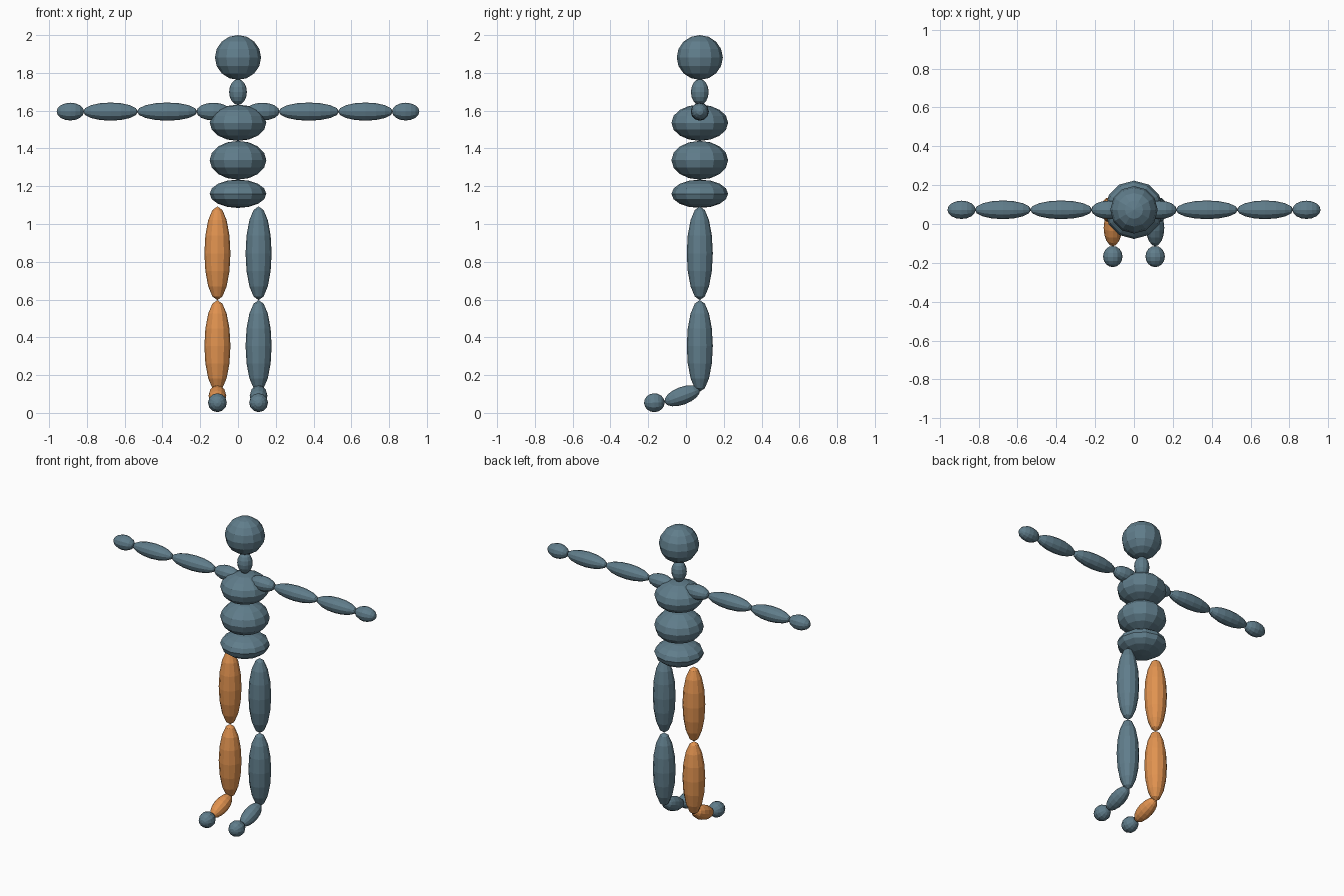
import bpy
import bmesh
from mathutils import Matrix, Vector

cube = bpy.data.objects.get("Cube")
if cube:
    bpy.data.objects.remove(cube, do_unlink=True)


def make_material(name, rgb):
    mat = bpy.data.materials.new(name)
    mat.use_nodes = True
    colour = (*rgb, 1.0)
    mat.diffuse_color = colour
    mat.node_tree.nodes["Principled BSDF"].inputs["Base Color"].default_value = colour
    return mat


SLATE = make_material("slate_blue", (0.117, 0.205, 0.258))
ORANGE = make_material("orange", (0.75, 0.29, 0.08))
BODY_Y = 0.073


def segment(name, start, end, radius, mat=SLATE):
    """Faceted ellipsoid stretched between two joints, poles on the joints."""
    start, end = Vector(start), Vector(end)
    axis = end - start
    turn = Vector((0, 0, 1)).rotation_difference(axis).to_matrix().to_4x4()
    size = Matrix.Diagonal((radius, radius, axis.length / 2, 1))
    bm = bmesh.new()
    bmesh.ops.create_uvsphere(bm, u_segments=12, v_segments=8, radius=1,
                              matrix=Matrix.Translation((start + end) / 2) @ turn @ size)
    mesh = bpy.data.meshes.new(name)
    bm.to_mesh(mesh)
    bm.free()
    mesh.materials.append(mat)
    obj = bpy.data.objects.new(name, mesh)
    bpy.context.collection.objects.link(obj)


# Spine, neck and head
for name, low, high, radius in (
        ("pelvis", 1.085, 1.235, 0.15), ("belly", 1.235, 1.44, 0.15),
        ("chest", 1.44, 1.632, 0.15), ("neck", 1.63, 1.767, 0.047),
        ("head", 1.763, 2.0, 0.122)):
    segment(name, (0, BODY_Y, low), (0, BODY_Y, high), radius)

for side, s in (("left", 1), ("right", -1)):
    # Arm, running outward from the chest
    for name, inner, outer, radius in (
            ("shoulder", 0.04, 0.22, 0.047), ("upper_arm", 0.215, 0.535, 0.048),
            ("forearm", 0.53, 0.82, 0.048), ("hand", 0.815, 0.96, 0.047)):
        segment(f"{side}_{name}", (s * inner, BODY_Y, 1.595),
                (s * outer, BODY_Y, 1.595), radius)

    # Leg, with the right one picked out in orange down to the foot
    mat = ORANGE if s < 0 else SLATE
    x = s * 0.109
    hip, knee, ankle = ((x, BODY_Y, z) for z in (1.093, 0.597, 0.112))
    ball, tip = (x, -0.113, 0.056), (x, -0.222, 0.052)
    segment(f"{side}_thigh", hip, knee, 0.069, mat)
    segment(f"{side}_shin", knee, ankle, 0.069, mat)
    segment(f"{side}_foot", (x, BODY_Y, 0.125), ball, 0.047, mat)
    segment(f"{side}_toes", ball, tip, 0.05)
